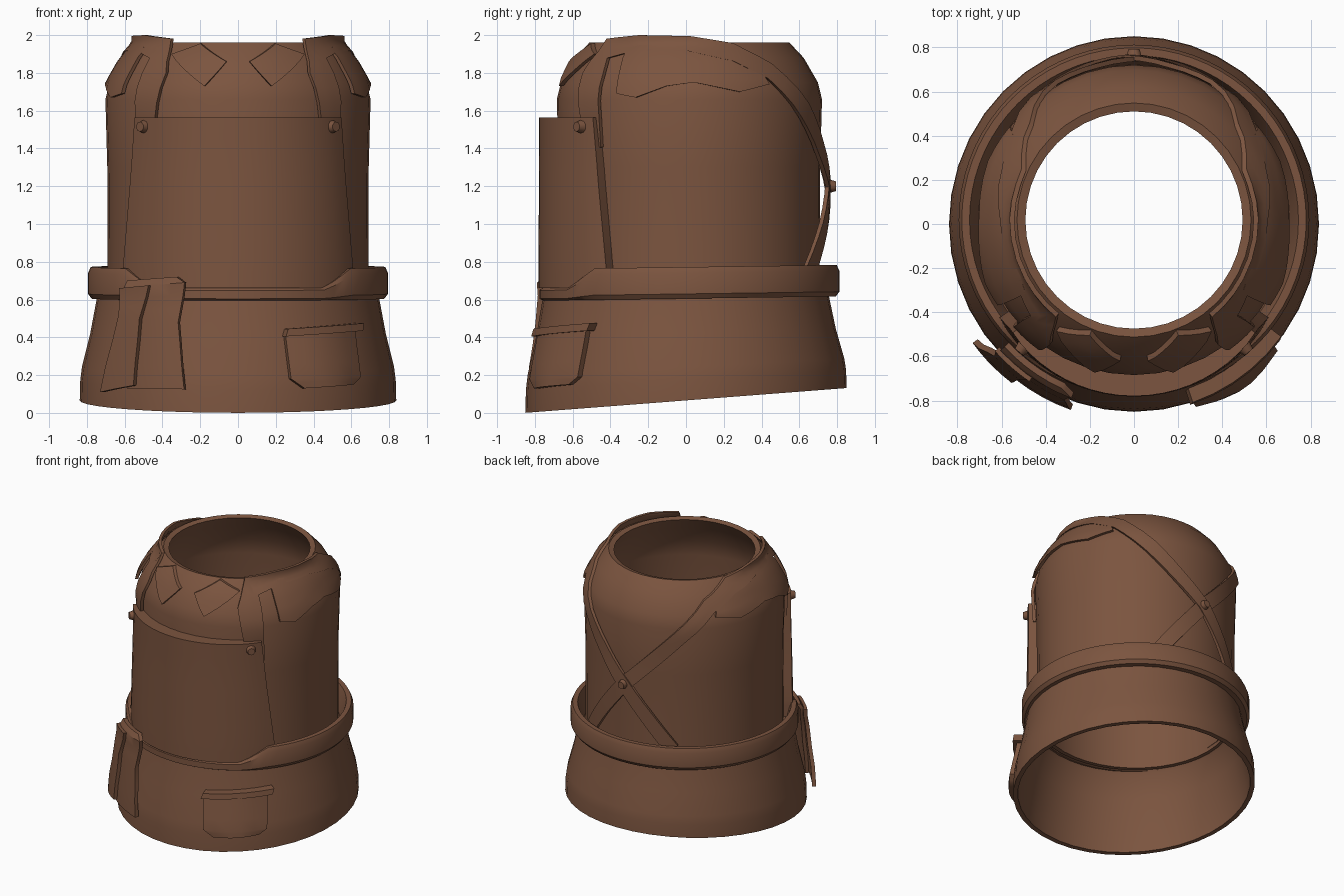
import bpy, bmesh, math
from math import sin, cos, radians

if "Cube" in bpy.data.objects:
    bpy.data.objects.remove(bpy.data.objects["Cube"])

brown = bpy.data.materials.new("brown_cloth")
COLOUR = (0.20, 0.090, 0.050, 1)
brown.use_nodes = True
brown.diffuse_color = COLOUR
brown.node_tree.nodes["Principled BSDF"].inputs["Base Color"].default_value = COLOUR

# Outer profiles as (height, radius)
BODY = [(0.6, 0.69), (0.9, 0.69), (1.3, 0.692), (1.66, 0.702), (1.75, 0.68),
        (1.88, 0.605), (1.96, 0.53)]
SKIRT = [(0.0, 0.838), (0.12, 0.835), (0.2, 0.826), (0.4, 0.782), (0.62, 0.745)]
SHIFT = 0.018


def radius(profile, z):
    z = min(max(z, profile[0][0]), profile[-1][0])
    for (z0, r0), (z1, r1) in zip(profile, profile[1:]):
        if z <= z1:
            return r0 + (r1 - r0) * (z - z0) / (z1 - z0)


def polar(az, r, z, profile=BODY):
    """Angle in degrees from the front, positive toward +x."""
    a = radians(az)
    if profile is SKIRT:
        return (r * sin(a), -r * cos(a) * 1.015, z)
    return (r * sin(a), -r * cos(a) + SHIFT, z)


def finish(name, bm):
    bmesh.ops.remove_doubles(bm, verts=bm.verts, dist=1e-5)
    bmesh.ops.recalc_face_normals(bm, faces=bm.faces)
    mesh = bpy.data.meshes.new(name)
    bm.to_mesh(mesh)
    bm.free()
    mesh.materials.append(brown)
    ob = bpy.data.objects.new(name, mesh)
    bpy.context.collection.objects.link(ob)
    bpy.ops.object.select_all(action='DESELECT')
    ob.select_set(True)
    bpy.context.view_layer.objects.active = ob
    bpy.ops.object.shade_smooth_by_angle(angle=radians(35))
    return ob


def lathe(name, loop, profile=BODY, height=None, n=40):
    """Turn a closed loop of (z, r); height(az, y, z) may reshape it."""
    bm = bmesh.new()
    rings = []
    for i in range(n):
        az = 360 * i / n
        ring = []
        for z, r in loop:
            x, y, _ = polar(az, r, z, profile)
            ring.append(bm.verts.new((x, y, height(az, y, z) if height else z)))
        rings.append(ring)
    m = len(loop)
    for i in range(n):
        a, b = rings[i], rings[(i + 1) % n]
        for j in range(m):
            k = (j + 1) % m
            bm.faces.new((a[j], a[k], b[k], b[j]))
    return finish(name, bm)


def sheet(name, rows, thick, profile=BODY, side=1, cols=5, steps=3):
    """Curved plate; each row is (az, z, az, z, offset) for its two edges."""
    fine = []
    for p, q in zip(rows, rows[1:]):
        fine += [[a + (b - a) * s / steps for a, b in zip(p, q)] for s in range(steps)]
    fine.append(rows[-1])
    bm = bmesh.new()
    layers = []
    for top in (0, 1):
        grid = []
        for a0, z0, a1, z1, off in fine:
            line = []
            for c in range(cols + 1):
                t = c / cols
                az, z = a0 + (a1 - a0) * t, z0 + (z1 - z0) * t
                depth = thick(t) if callable(thick) else thick
                r = radius(profile, z) + off + top * depth
                line.append(bm.verts.new(polar(side * az, r, z, profile)))
            grid.append(line)
        layers.append(grid)
    low, high = layers
    n = len(fine) - 1
    for g in layers:
        for i in range(n):
            for j in range(cols):
                bm.faces.new((g[i][j], g[i + 1][j], g[i + 1][j + 1], g[i][j + 1]))
    rim = ([(i, 0) for i in range(n)] + [(n, j) for j in range(cols)]
           + [(i, cols) for i in range(n, 0, -1)] + [(0, j) for j in range(cols, 0, -1)])
    for (i, j), (k, l) in zip(rim, rim[1:] + rim[:1]):
        bm.faces.new((low[i][j], low[k][l], high[k][l], high[i][j]))
    return finish(name, bm)


def strap(name, path, thick, side):
    """Band along a path of (az, z, width, offset) wrapped on the body."""
    rows = []
    for i, (az, z, w, off) in enumerate(path):
        p, q = path[max(i - 1, 0)], path[min(i + 1, len(path) - 1)]
        k = radians(1) * radius(BODY, z)
        du, dz = (q[0] - p[0]) * k, q[1] - p[1]
        d = math.hypot(du, dz)
        nu, nz = -dz / d * w / 2 / k, du / d * w / 2
        rows.append((az - nu, z - nz, az + nu, z + nz, off))
    return sheet(name, rows, thick, side=side, cols=3)


def button(name, az, z, r):
    bm = bmesh.new()
    bmesh.ops.create_cone(bm, cap_ends=True, segments=10, radius1=0.036,
                          radius2=0.026, depth=0.035)
    ob = finish(name, bm)
    ob.location = polar(az, r, z)
    ob.rotation_euler = (radians(90), 0, radians(az))


# Body shell with open neck
lathe("body", BODY + [(1.95, 0.492), (1.86, 0.55), (1.72, 0.64), (1.6, 0.67), (0.6, 0.66)])


# Skirt with a hem that drops toward the front
def hem(az, y, z):
    return z + max(0, 1 - z / 0.6) * (0.066 + 0.077 * y)


lathe("skirt", SKIRT + [(0.63, 0.66), (0.58, 0.70), (0.4, 0.745), (0.1, 0.80), (0.0, 0.805)],
      SKIRT, hem)


# Belt, pressed lower under the apron
def belt_height(az, y, z):
    a = abs((az + 180) % 360 - 180)
    t = min(max((a - 36) / 14, 0), 1)
    return 0.605 + (z - 0.605) * (0.4 + 0.6 * t) + 0.014 * y


lathe("belt", [(0.605, 0.70), (0.605, 0.775), (0.63, 0.794), (0.74, 0.794), (0.772, 0.78),
               (0.772, 0.745), (0.73, 0.73)], height=belt_height, n=72)

# Apron bib, bulging at the centre
sheet("apron", [(-54, 0.66, 54, 0.66, -0.01), (-54, 0.78, 54, 0.78, -0.01),
                (-50, 1.2, 50, 1.2, -0.015), (-47, 1.565, 47, 1.565, -0.022)],
      lambda t: 0.072 + 0.048 * sin(math.pi * t) ** 0.8, cols=20)

for s, label in ((1, "left"), (-1, "right")):
    # Strap over the shoulder, crossing at the back
    lift = 0.006 if s > 0 else 0
    strap(label + "_strap",
          [(45, 1.40, 0.10, 0.0), (43, 1.57, 0.14, 0.005), (41, 1.8, 0.16, 0.01),
           (43, 1.93, 0.13, 0.012), (62, 1.96, 0.08, 0.012), (90, 1.955, 0.08, 0.012),
           (113, 1.91, 0.10, 0.005), (130, 1.81, 0.10, 0.0), (148, 1.6, 0.10, 0.005),
           (164, 1.4, 0.10, 0.012), (180, 1.2, 0.10, 0.03 + lift),
           (194, 0.98, 0.10, 0.03), (208, 0.75, 0.10, 0.02)], 0.022, s)
    # Ragged shoulder flap
    sheet(label + "_shoulder_flap",
          [(58, 1.69, 56, 1.93, 0.012), (67, 1.67, 64, 1.95, 0.012),
           (80, 1.73, 80, 1.95, 0.006), (92, 1.75, 92, 1.94, 0.0),
           (112, 1.70, 110, 1.90, 0.0), (127, 1.74, 125, 1.81, 0.0)], 0.022, side=s)
    # Pointed collar tip
    sheet(label + "_collar_tip", [(5.5, 1.86, 21, 1.955, 0.0), (14.5, 1.73, 35, 1.90, 0.004)],
          0.025, side=s)
    button(label + "_apron_button", s * 41, 1.515, 0.775)

button("back_button", 180, 1.2, 0.758)

# Pocket with a flap
sheet("pocket", [(18, 0.41, 50, 0.44, 0.0), (19, 0.18, 49, 0.19, 0.0),
                 (24, 0.13, 45, 0.15, 0.0)], lambda t: 0.035 + 0.02 * sin(math.pi * t), SKIRT)
sheet("pocket_flap", [(18.5, 0.445, 53, 0.475, 0.0), (17.5, 0.405, 52, 0.435, 0.0)],
      0.065, SKIRT)

# Cloth hanging over the belt in two folds
sheet("cloth_back_fold", [(47, 0.70, 24, 0.72, 0.03), (47, 0.66, 20, 0.69, 0.055),
                          (44, 0.50, 22, 0.48, 0.05), (42, 0.13, 19, 0.125, 0.015)],
      0.028, SKIRT, -1)
sheet("cloth_front_fold", [(48, 0.66, 34, 0.675, 0.075), (47, 0.52, 37, 0.50, 0.075),
                           (54, 0.11, 38, 0.145, 0.04)], 0.028, SKIRT, -1)
